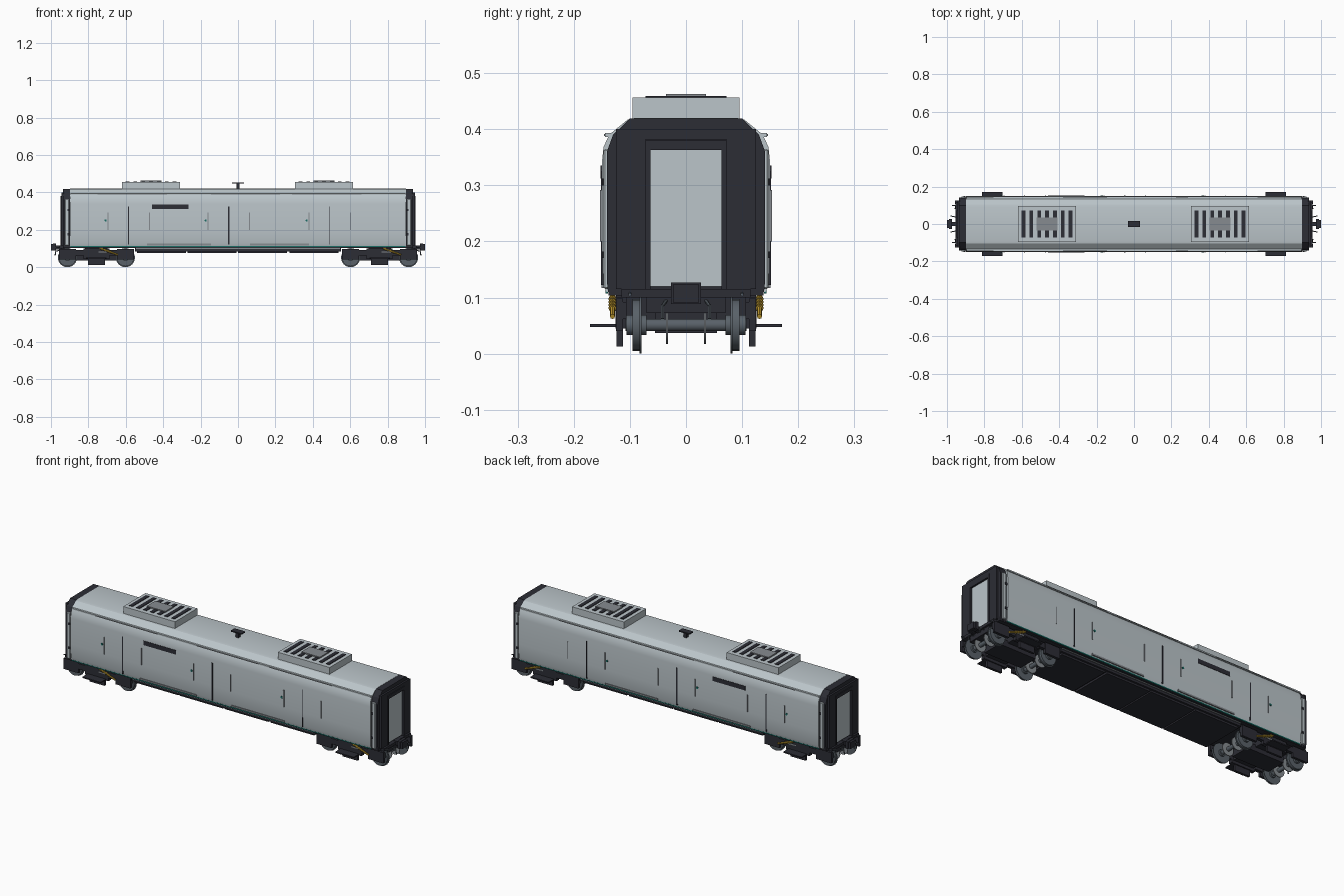
import bpy, bmesh, math
from mathutils import Matrix, Vector

cube = bpy.data.objects.get("Cube")
if cube:
    bpy.data.objects.remove(cube)


def material(name, rgb):
    m = bpy.data.materials.new(name)
    m.use_nodes = True
    m.diffuse_color = (*rgb, 1)
    bsdf = m.node_tree.nodes["Principled BSDF"]
    bsdf.inputs["Base Color"].default_value = (*rgb, 1)
    bsdf.inputs["Roughness"].default_value = 0.6
    return m


SILVER = material("silver paint", (0.50, 0.56, 0.59))
DARK = material("dark grey", (0.025, 0.026, 0.035))
STEEL = material("wheel steel", (0.10, 0.12, 0.14))
GREY = material("mid grey", (0.24, 0.26, 0.28))
YELLOW = material("yellow", (0.55, 0.34, 0.03))
TEAL = material("teal", (0.01, 0.15, 0.13))


def finish(name, bm, mat, mirror="", smooth=None):
    bmesh.ops.recalc_face_normals(bm, faces=bm.faces)
    mesh = bpy.data.meshes.new(name)
    bm.to_mesh(mesh)
    bm.free()
    mesh.materials.append(mat)
    obj = bpy.data.objects.new(name, mesh)
    bpy.context.collection.objects.link(obj)
    if mirror:
        mod = obj.modifiers.new("mirror", "MIRROR")
        mod.use_axis = ("x" in mirror, "y" in mirror, False)
        mod.use_mirror_merge = False
    if smooth:
        bpy.ops.object.select_all(action="DESELECT")
        obj.select_set(True)
        bpy.context.view_layer.objects.active = obj
        bpy.ops.object.shade_smooth_by_angle(angle=math.radians(smooth))
    return obj


def boxes(name, mat, *spans, mirror="", bevel=0):
    """Each span is x0, x1, y0, y1, z0, z1."""
    bm = bmesh.new()
    for x0, x1, y0, y1, z0, z1 in spans:
        size = Matrix.Diagonal((x1 - x0, y1 - y0, z1 - z0, 1))
        mid = Matrix.Translation(((x0 + x1) / 2, (y0 + y1) / 2, (z0 + z1) / 2))
        bmesh.ops.create_cube(bm, size=1, matrix=mid @ size)
    if bevel:
        bmesh.ops.bevel(bm, geom=bm.edges[:], offset=bevel, segments=1, affect="EDGES")
    return finish(name, bm, mat, mirror)


def rods(name, mat, *items, mirror="", sides=16):
    """Each item is start point, end point, radius."""
    bm = bmesh.new()
    for a, b, r in items:
        a, b = Vector(a), Vector(b)
        turn = (b - a).to_track_quat("Z", "Y").to_matrix().to_4x4()
        bmesh.ops.create_cone(bm, cap_ends=True, segments=sides, radius1=r, radius2=r,
                              depth=(b - a).length,
                              matrix=Matrix.Translation((a + b) / 2) @ turn)
    return finish(name, bm, mat, mirror, 40)


def extrude_profile(name, mat, half, x0, x1, mirror="", smooth=None):
    loop = half + [(-y, z) for y, z in reversed(half)]
    bm = bmesh.new()
    face = bm.faces.new([bm.verts.new((x0, y, z)) for y, z in loop])
    geo = bmesh.ops.extrude_face_region(bm, geom=[face])["geom"]
    bmesh.ops.translate(bm, vec=(x1 - x0, 0, 0),
                        verts=[v for v in geo if isinstance(v, bmesh.types.BMVert)])
    return finish(name, bm, mat, mirror, smooth)


# Body shell and end caps
shell = [(0.142, 0.11), (0.148, 0.13), (0.150, 0.20), (0.150, 0.34), (0.147, 0.368),
         (0.137, 0.390), (0.104, 0.417), (0.09, 0.42)]
cap = [(0.139, 0.11), (0.141, 0.13), (0.141, 0.36), (0.13, 0.39), (0.10, 0.419)]
extrude_profile("body_shell", SILVER, shell, -0.897, 0.897, smooth=22)
extrude_profile("end_cap", DARK, cap, 0.897, 0.935, mirror="x")
boxes("end_side_strip", SILVER, (0.903, 0.924, 0.135, 0.147, 0.115, 0.365), mirror="xy", bevel=0.003)
boxes("end_hinge", DARK, *[(0.900, 0.912, 0.14, 0.15, z, z + 0.012) for z in (0.17, 0.30)], mirror="xy")
boxes("end_bellows_frame", DARK,
      (0.93, 0.945, 0.072, 0.125, 0.115, 0.385), (0.93, 0.945, -0.125, 0.125, 0.382, 0.40),
      mirror="xy")

# End doors with raised surround
boxes("end_door", SILVER, (0.93, 0.938, -0.063, 0.063, 0.12, 0.363), mirror="x")
boxes("end_door_surround", DARK, (0.93, 0.948, 0.063, 0.072, 0.115, 0.38),
      (0.93, 0.948, -0.072, 0.072, 0.363, 0.381), mirror="xy")

# Gutters, sill stripes and door rails
boxes("roof_gutter", SILVER, (-0.895, 0.895, 0.134, 0.1445, 0.386, 0.393), mirror="y")
boxes("gutter_rail", GREY, *[(x, x + 0.37, 0.138, 0.1465, 0.388, 0.391)
                             for x in (-0.75, -0.145, 0.29)], mirror="y")
boxes("sill_stripe", TEAL, (-0.895, 0.895, 0.139, 0.1435, 0.107, 0.113), mirror="y")
boxes("door_sill", GREY, (-0.487, -0.145, 0.14, 0.1505, 0.117, 0.126),
      (0.065, 0.38, 0.14, 0.1505, 0.117, 0.126), mirror="y")

# Side doors: centre seam, hand rails, lower seams and lock buttons
for number, (x, wide) in enumerate([(-0.585, 0.004), (-0.05, 0.008), (0.49, 0.004)], 1):
    boxes(f"door_seam_{number}", DARK,
          (x - wide / 2, x + wide / 2, 0.143, 0.1515, 0.122, 0.325), mirror="y")
    boxes(f"door_rails_{number}", GREY,
          *[(x + d - 0.002, x + d + 0.002, 0.149, 0.1535, 0.20, 0.292) for d in (-0.11, 0.112)],
          mirror="y")
    rods(f"door_button_{number}", TEAL,
         ((x - 0.123, 0.148, 0.25), (x - 0.123, 0.153, 0.25), 0.006), mirror="y", sides=8)
boxes("side_vent", DARK, (-0.46, -0.265, 0.146, 0.152, 0.312, 0.335), mirror="y")

# Roof cooling units
for side, x in (("right", -0.465), ("left", 0.46)):
    boxes(f"roof_unit_{side}", SILVER, (x - 0.155, x + 0.155, -0.095, 0.095, 0.41, 0.456))
    boxes(f"roof_grille_{side}", DARK,
          *[(x + i * 0.042 - 0.010, x + i * 0.042 + 0.010, -0.072, 0.072, 0.452, 0.459)
            for i in range(-3, 4)])
    boxes(f"roof_fan_plate_{side}", GREY, (x - 0.055, x + 0.055, -0.036, 0.036, 0.455, 0.463))

# Roof aerial
boxes("roof_aerial", DARK, (-0.032, 0.032, -0.016, 0.016, 0.447, 0.453),
      (-0.008, 0.008, -0.008, 0.008, 0.415, 0.45))

# Underframe and equipment boxes
boxes("floor_frame", DARK, (-0.935, 0.935, -0.138, 0.138, 0.104, 0.1115))
boxes("equipment_tray", DARK, (-0.55, 0.55, -0.125, 0.125, 0.085, 0.108))
boxes("equipment_boxes", DARK,
      *[(x, x + 0.262, -0.115, 0.115, 0.075, 0.09) for x in (-0.54, -0.27, 0.0, 0.275)])
boxes("equipment_edge", GREY, (-0.545, 0.545, 0.124, 0.130, 0.098, 0.102), mirror="y")

# Couplers and end beams
boxes("end_beam", DARK, (0.90, 0.955, -0.115, 0.115, 0.10, 0.115),
      (0.90, 0.945, -0.07, 0.07, 0.072, 0.10), mirror="x")
boxes("coupler", DARK, (0.93, 0.975, -0.012, 0.012, 0.095, 0.117),
      (0.972, 0.988, -0.027, 0.027, 0.088, 0.127), (0.986, 1.0, -0.022, 0.022, 0.09, 0.124),
      mirror="x")
rods("air_hoses", STEEL, ((0.94, 0.035, 0.095), (0.975, 0.042, 0.085), 0.003),
     ((0.975, 0.042, 0.085), (0.978, 0.042, 0.062), 0.003),
     ((0.94, 0.10, 0.108), (0.972, 0.10, 0.105), 0.003), mirror="xy", sides=6)


# Bogies
def bogie(side, cx):
    def at(*span):
        return (cx + span[0], cx + span[1], *span[2:])

    axles = (-0.155, 0.155)
    boxes(f"bogie_frame_{side}", DARK,
          at(-0.20, 0.20, 0.106, 0.124, 0.062, 0.092),
          at(-0.07, 0.07, 0.106, 0.126, 0.045, 0.10),
          *[at(a - 0.045, a + 0.045, 0.112, 0.125, 0.04, 0.098) for a in axles],
          at(-0.045, 0.045, 0.112, 0.124, 0.013, 0.05), mirror="y")
    boxes(f"bogie_bolster_{side}", DARK, at(-0.06, 0.06, -0.11, 0.11, 0.06, 0.105),
          at(-0.11, 0.11, -0.055, 0.055, 0.037, 0.072))
    boxes(f"bogie_step_{side}", DARK, at(-0.055, 0.055, 0.122, 0.171, 0.047, 0.053), mirror="y")
    for end, a in zip(("rear", "front"), axles):
        x, z = cx + a, 0.051
        rods(f"wheels_{side}_{end}", STEEL,
             ((x, 0.081, z), (x, 0.095, z), 0.046), ((x, 0.079, z), (x, 0.083, z), 0.051),
             ((x, 0.07, z), (x, 0.106, z), 0.018), mirror="y", sides=24)
        rods(f"axle_{side}_{end}", STEEL, ((x, -0.108, z), (x, 0.108, z), 0.011))
        rods(f"brake_discs_{side}_{end}", GREY,
             ((x, 0.032, z), (x, 0.036, z), 0.034), mirror="y", sides=20)
    # Diagonal damper with coil collars
    top, low = Vector((cx + 0.018, 0.131, 0.102)), Vector((cx + 0.115, 0.131, 0.066))
    collars = [(top.lerp(low, t), top.lerp(low, t + 0.05), 0.007) for t in (0.1, 0.25, 0.4, 0.55)]
    rods(f"yellow_damper_{side}", YELLOW, (top, low, 0.0045), *collars, mirror="y", sides=8)
    boxes(f"bogie_label_{side}", GREY, at(0.01, 0.06, 0.124, 0.1275, 0.078, 0.084), mirror="y")


bogie("right", -0.757)
bogie("left", 0.757)
